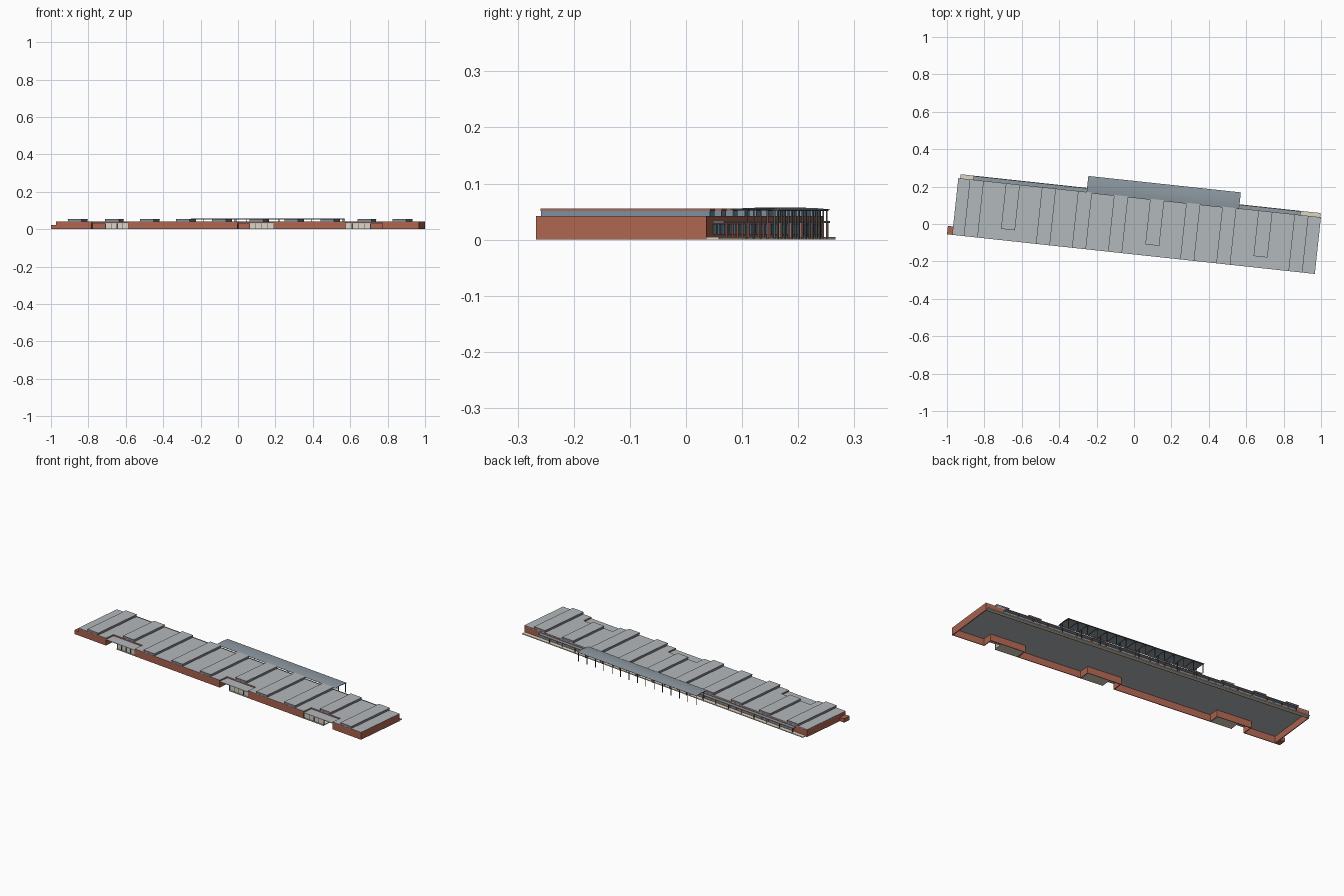
import bpy, bmesh, math
from mathutils import Matrix

if "Cube" in bpy.data.objects:
    bpy.data.objects.remove(bpy.data.objects["Cube"])

# the whole building is laid out straight (length, depth, height), then turned slightly
PLACE = Matrix.Translation((-0.972, -0.058, 0)) @ Matrix.Rotation(math.radians(-6.15), 4, 'Z')
L, D, H = 1.95, 0.305, 0.042


def material(name, rgb):
    m = bpy.data.materials.new(name)
    m.diffuse_color = (*rgb, 1)
    m.use_nodes = True
    m.node_tree.nodes["Principled BSDF"].inputs["Base Color"].default_value = m.diffuse_color
    return m


BRICK = material("brick", (0.42, 0.13, 0.08))
ROOF = material("roof_grey", (0.45, 0.48, 0.50))
METAL = material("dark_metal", (0.08, 0.09, 0.10))
CANOPY = material("canopy_grey", (0.27, 0.32, 0.36))
GLASS = material("glass", (0.18, 0.28, 0.36))
CREAM = material("cream", (0.72, 0.66, 0.54))


def finish(name, bm, mat):
    bmesh.ops.recalc_face_normals(bm, faces=bm.faces)
    me = bpy.data.meshes.new(name)
    bm.to_mesh(me)
    bm.free()
    me.materials.append(mat)
    ob = bpy.data.objects.new(name, me)
    bpy.context.collection.objects.link(ob)
    ob.matrix_world = PLACE
    return ob


def boxes(name, mat, items):
    bm = bmesh.new()
    for u0, u1, v0, v1, z0, z1 in items:
        m = Matrix.Translation(((u0 + u1) / 2, (v0 + v1) / 2, (z0 + z1) / 2))
        bmesh.ops.create_cube(bm, size=1, matrix=m @ Matrix.Diagonal((u1 - u0, v1 - v0, z1 - z0, 1)))
    return finish(name, bm, mat)


# footprint with three front recesses: (start, end, glazed start, glazed end)
NOTCH = [(0.190, 0.390, 0.265, 0.388), (0.975, 1.172, 1.040, 1.170), (1.555, 1.755, 1.557, 1.690)]
ND = 0.060
outline = [(0, 0)]
for a, b, _, _ in NOTCH:
    outline += [(a, 0), (a, ND), (b, ND), (b, 0)]
outline += [(L, 0), (L, D), (0, D)]

# brick outer walls, open at the bottom
bm = bmesh.new()
low = [bm.verts.new((u, v, 0)) for u, v in outline]
top = [bm.verts.new((u, v, H)) for u, v in outline]
n = len(outline)
for i in range(n):
    j = (i + 1) % n
    bm.faces.new((low[i], low[j], top[j], top[i]))
walls = finish("outer_walls", bm, BRICK)
sol = walls.modifiers.new("thickness", 'SOLIDIFY')
sol.thickness = 0.006
sol.offset = -1

# main roof slab
bm = bmesh.new()
face = bm.faces.new([bm.verts.new((u, v, H - 0.004)) for u, v in outline])
ext = bmesh.ops.extrude_face_region(bm, geom=[face], use_keep_orig=True)
bmesh.ops.translate(bm, vec=(0, 0, 0.0045), verts=[g for g in ext['geom'] if isinstance(g, bmesh.types.BMVert)])
finish("main_roof", bm, ROOF)

# ten raised skylight strips, shortened behind each recess
glass, fascia, cap = [], [], []
for k in range(10):
    u = 0.062 + 0.194 * k
    v0 = ND if k in (1, 5, 8) else 0.0
    glass.append((u + 0.001, u + 0.074, v0 + 0.001, D - 0.001, H, 0.0515))
    fascia.append((u, u + 0.075, v0, D, 0.0510, 0.0545))
    cap.append((u, u + 0.075, v0, D, 0.0545, 0.0555))
boxes("skylight_glass", GLASS, glass)
boxes("skylight_fascia", BRICK, fascia)
boxes("skylight_roof", ROOF, cap)

# recessed entrances: lower roof, glazed front, frames
slab, panes, frames, sill = [], [], [], []
for a, b, g0, g1 in NOTCH:
    slab.append((a, b, 0.0, ND, 0.032, 0.035))
    sill.append((g0, g1, 0.0, ND, 0.0, 0.005))
    count = 4
    w = (g1 - g0) / count
    panes.append((g0, g1, 0.004, 0.006, 0.005, 0.032))
    for i in range(count + 1):
        x = g0 + w * i
        frames.append((x - 0.0015, x + 0.0015, 0.002, 0.006, 0.0, 0.032))
boxes("entrance_roof", ROOF, slab)
boxes("entrance_step", CREAM, sill)
boxes("entrance_panels", CREAM, panes)
boxes("entrance_frames", METAL, frames)

# small side shed
boxes("side_shed", BRICK, [(-0.028, 0.0, 0.0, 0.045, 0.0, 0.022)])

# rear walkway, low canopy, windows and posts
boxes("rear_walkway", CREAM, [(0.010, 1.946, D, 0.327, 0.0, 0.005)])
boxes("rear_low_canopy", CANOPY, [(0.080, 1.840, D, 0.325, 0.030, 0.033)])
wins, posts = [], []
for i in range(40):
    u = 0.085 + 0.0441 * i
    wins.append((u + 0.006, u + 0.038, D, D + 0.0015, 0.009, 0.028))
    if i % 2 == 0:
        posts.append((u, u + 0.003, 0.320, 0.323, 0.005, 0.030))
boxes("rear_windows", GLASS, wins)
boxes("rear_posts", BRICK, posts)

# large rear canopy with a shallow arched section
C0, C1, V0, V1 = 0.690, 1.510, 0.300, 0.391
bm = bmesh.new()
rows = []
for i in range(9):
    t = i / 8
    z = 0.054 + 0.003 * math.sin(math.pi * t)
    v = V0 + (V1 - V0) * t
    rows.append([bm.verts.new((u, v, z)) for u in (C0, C1)])
for p, q in zip(rows, rows[1:]):
    bm.faces.new((p[0], p[1], q[1], q[0]))
canopy = finish("large_canopy", bm, CANOPY)
sol = canopy.modifiers.new("thickness", 'SOLIDIFY')
sol.thickness = 0.0015

# canopy columns and edge beams
cols = []
for i in range(15):
    u = C0 + 0.004 + (C1 - C0 - 0.008) * i / 14
    cols.append((u - 0.0015, u + 0.0015, 0.384, 0.387, 0.0, 0.054))
    cols.append((u - 0.001, u + 0.001, V0 + 0.004, V1 - 0.002, 0.0520, 0.0540))
    if i % 2 == 0:
        cols.append((u - 0.0015, u + 0.0015, 0.328, 0.331, 0.0, 0.054))
cols.append((C0, C1, 0.384, 0.387, 0.0515, 0.0540))
boxes("canopy_frame", METAL, cols)
